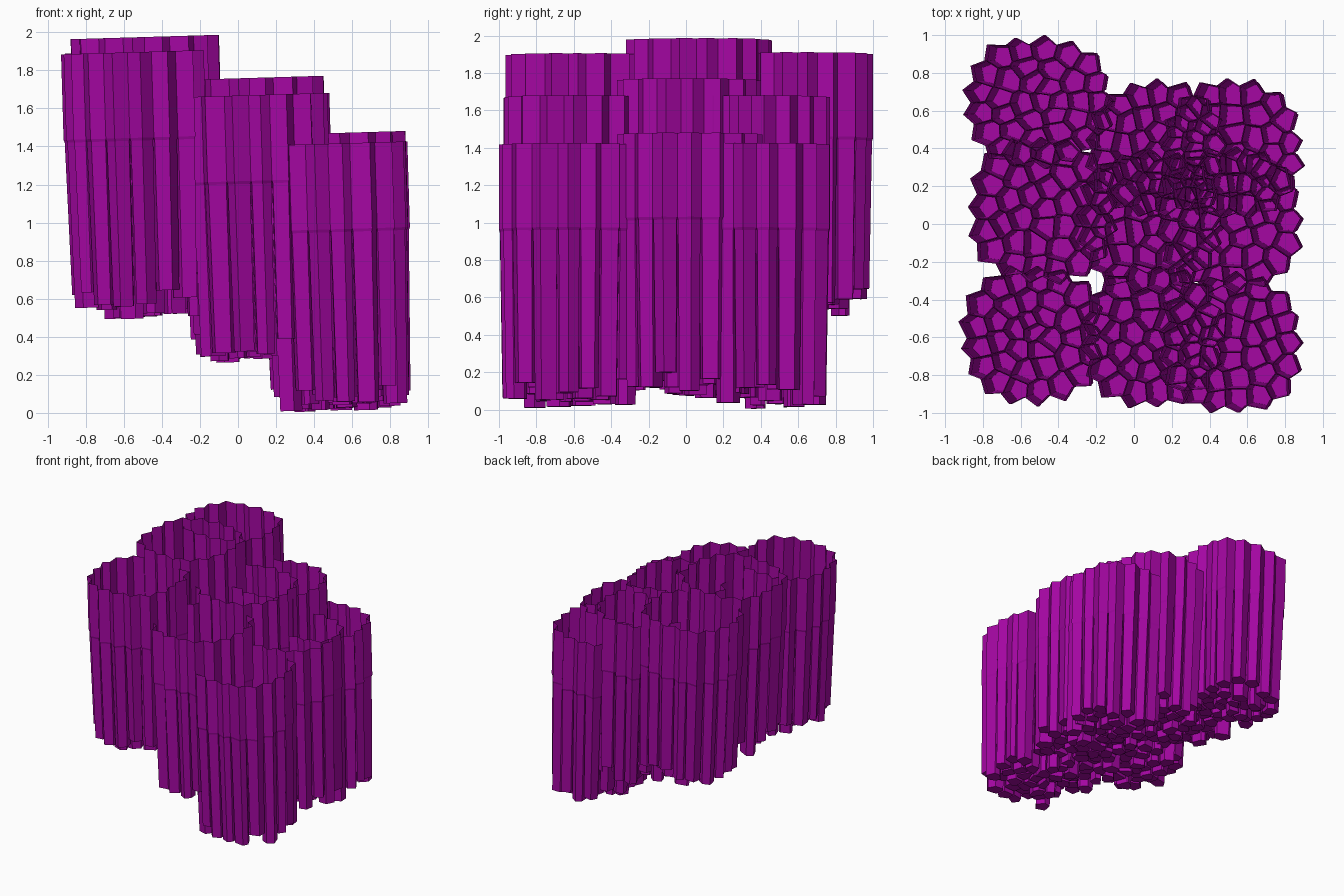
import bpy, bmesh, math, random
from mathutils import Vector

if "Cube" in bpy.data.objects:
    bpy.data.objects.remove(bpy.data.objects["Cube"])

random.seed(11)
TILT = math.radians(-1.7)
RIM = 0.45          # height of the shared open rim
DEPTH = 1.415       # rim to lowest column end
TAPER = 0.83        # shaft narrowing
GATHER = 0.975      # lower ends pull towards the cluster centre

mat = bpy.data.materials.new("purple")
mat.diffuse_color = (0.37, 0.002, 0.36, 1)
mat.use_nodes = True
mat.node_tree.nodes["Principled BSDF"].inputs["Base Color"].default_value = mat.diffuse_color


def clip(poly, a, b, tag):
    """Keep the side of polygon nearer a than b; each item is (point, edge tag)."""
    mid, n = (a + b) / 2, b - a
    out = []
    for i, (p, t) in enumerate(poly):
        q = poly[(i + 1) % len(poly)][0]
        dp, dq = (p - mid).dot(n), (q - mid).dot(n)
        if dp <= 0:
            out.append((p, t))
        if (dp <= 0) != (dq <= 0):
            x = p.lerp(q, dp / (dp - dq))
            out.append((x, tag if dp <= 0 else t))
    return out


def cells():
    """Round cell pattern: jittered seeds on rings; the outermost ring is dropped."""
    seeds, keep = [], set()
    for ring, count in enumerate((1, 6, 11, 17, 17)):
        turn = random.random() * math.tau if ring < 4 else turn + math.pi / 17
        jit = (0.03, 0.034, 0.03, 0.014, 0.010)[ring]
        for k in range(count):
            a = turn + math.tau * k / count
            r = ring * 0.105 * (1 - 0.035 * math.cos(4 * a))   # slightly squarish
            p = Vector((math.cos(a), math.sin(a))) * r
            p += Vector((random.uniform(-jit, jit), random.uniform(-jit, jit)))
            if ring < 4:
                keep.add(len(seeds))
            seeds.append(p)
    result = []
    for i in sorted(keep):
        a = seeds[i]
        poly = [(a + Vector(v), -1) for v in ((-.4, -.4), (.4, -.4), (.4, .4), (-.4, .4))]
        for j, b in enumerate(seeds):
            if j != i and (b - a).length < 0.4:
                poly = clip(poly, a, b, j)
        result.append([(p, t not in keep) for p, t in poly])
    return result


def cluster(name, x0, x1, y0, y1, top):
    pattern = cells()
    xs = [p.x for c in pattern for p, _ in c]
    ys = [p.y for c in pattern for p, _ in c]
    sx, sy = (x1 - x0) / (max(xs) - min(xs)), (y1 - y0) / (max(ys) - min(ys))
    cx, cy = (max(xs) + min(xs)) / 2, (max(ys) + min(ys)) / 2
    bm = bmesh.new()
    for c in pattern:
        pts = [Vector(((p.x - cx) * sx, (p.y - cy) * sy)) for p, _ in c]
        n = len(pts)
        mid = sum(pts, Vector((0, 0))) / n
        lift = 0.13 * random.random() * min(1, mid.length / 0.28) + 0.05 * random.random()

        def ring(scale, z, gather=1):
            return [bm.verts.new((*(mid * gather + (p - mid) * scale), z)) for p in pts]

        # column: small ledge, then a tapering shaft with a closed lower end
        rings = [ring(1, -RIM), ring(0.93, -RIM - 0.015),
                 ring(TAPER, -DEPTH + lift, GATHER)]
        for up, lo in zip(rings, rings[1:]):
            for i in range(n):
                k = (i + 1) % n
                bm.faces.new((lo[i], lo[k], up[k], up[i]))
        bm.faces.new(rings[-1][::-1])
        # open rim wall along the cluster outline
        for i in range(n):
            if c[i][1]:
                k = (i + 1) % n
                a, b = (bm.verts.new((*pts[m], 0)) for m in (i, k))
                bm.faces.new((rings[0][i], rings[0][k], b, a))
    bmesh.ops.remove_doubles(bm, verts=bm.verts, dist=0.0004)
    me = bpy.data.meshes.new(name)
    bm.to_mesh(me)
    bm.free()
    me.materials.append(mat)
    ob = bpy.data.objects.new(name, me)
    ob.location = ((x0 + x1) / 2, (y0 + y1) / 2, top - 0.01)
    ob.rotation_euler.y = TILT
    bpy.context.collection.objects.link(ob)


# three descending rows of column clusters, front to back
cluster("high_front_columns", -0.93, -0.18, -0.965, -0.22, 1.905)
cluster("high_middle_columns", -0.88, -0.10, -0.32, 0.46, 1.985)
cluster("high_back_columns", -0.91, -0.12, 0.29, 1.00, 1.91)
cluster("mid_front_columns", -0.29, 0.47, -0.975, -0.22, 1.68)
cluster("mid_middle_columns", -0.31, 0.45, -0.37, 0.40, 1.77)
cluster("mid_back_columns", -0.26, 0.48, 0.04, 0.77, 1.68)
cluster("low_front_columns", 0.13, 0.88, -1.00, -0.25, 1.425)
cluster("low_middle_columns", 0.11, 0.88, -0.37, 0.41, 1.48)
cluster("low_back_columns", 0.14, 0.89, 0.03, 0.77, 1.425)
